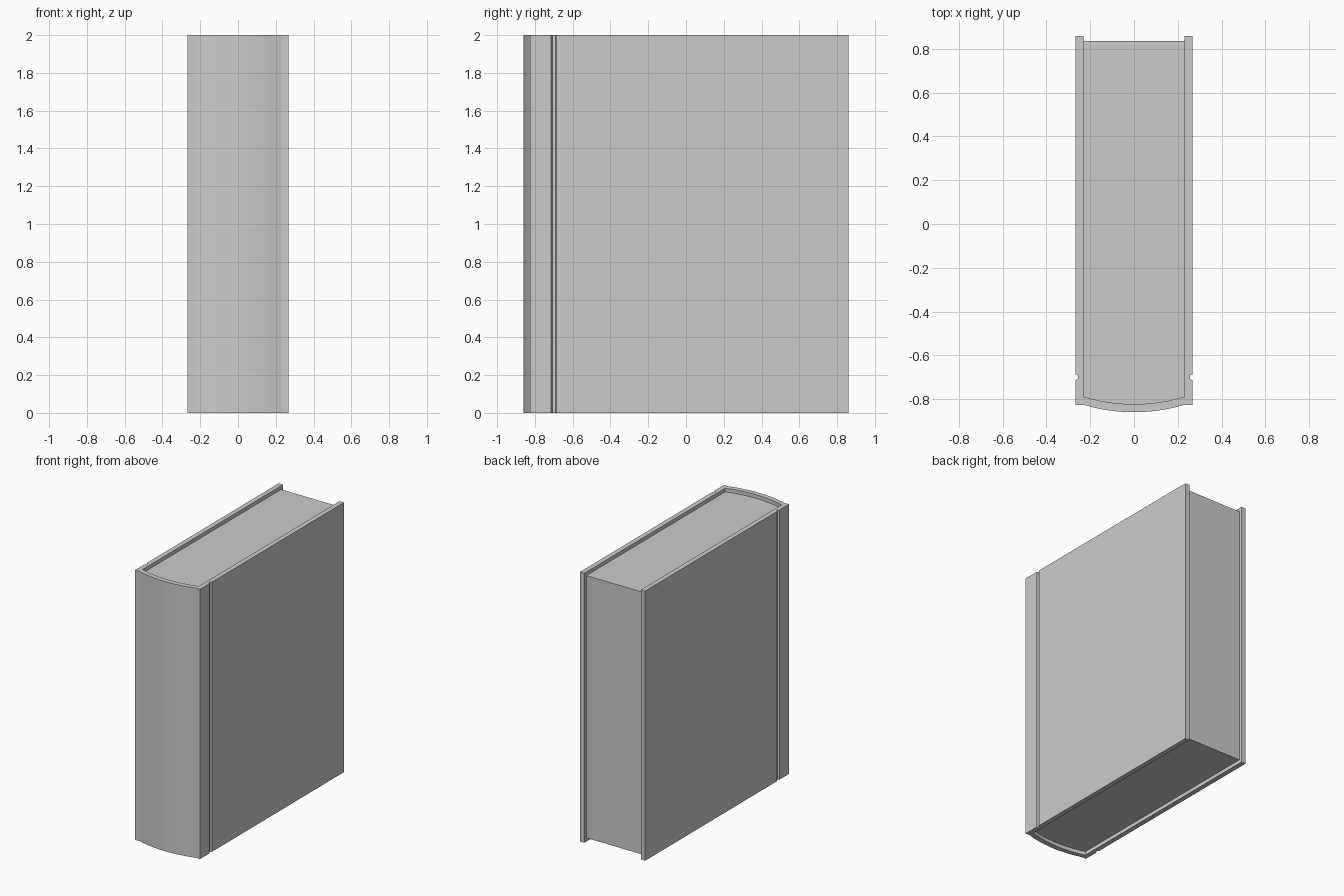
import bpy, bmesh, math

if "Cube" in bpy.data.objects:
    bpy.data.objects.remove(bpy.data.objects["Cube"])

HALF_W, INNER_W = 0.267, 0.231      # outer cover and page block half widths
BACK, H, RECESS = 0.86, 2.0, 0.027
SEGS = 12


def arc(y_edge, y_mid, half):
    """Circular arc from +half to -half, bulging towards -y."""
    sag = y_edge - y_mid
    r = (half * half + sag * sag) / (2 * sag)
    a = math.asin(half / r)
    return [(r * math.sin(a * (1 - 2 * i / SEGS)),
             y_mid + r - r * math.cos(a * (1 - 2 * i / SEGS)))
            for i in range(SEGS + 1)]


def extrude_profile(name, pts, z0, z1):
    bm = bmesh.new()
    face = bm.faces.new([bm.verts.new((x, y, z0)) for x, y in pts])
    top = bmesh.ops.extrude_face_region(bm, geom=[face])["geom"]
    verts = [v for v in top if isinstance(v, bmesh.types.BMVert)]
    bmesh.ops.translate(bm, verts=verts, vec=(0, 0, z1 - z0))
    bmesh.ops.recalc_face_normals(bm, faces=bm.faces)
    mesh = bpy.data.meshes.new(name)
    bm.to_mesh(mesh)
    bm.free()
    obj = bpy.data.objects.new(name, mesh)
    bpy.context.collection.objects.link(obj)
    bpy.ops.object.select_all(action='DESELECT')
    obj.select_set(True)
    bpy.context.view_layer.objects.active = obj
    bpy.ops.object.shade_smooth_by_angle(angle=math.radians(8))
    return obj


# Cover: two boards with hinge grooves, joined by a curved spine
side = [(INNER_W, BACK), (HALF_W, BACK),
        (HALF_W, -0.686), (HALF_W - 0.011, -0.692),
        (HALF_W - 0.011, -0.708), (HALF_W, -0.714),
        (HALF_W, -0.826)]
mirrored = [(-x, y) for x, y in reversed(side)]
outer_spine = arc(-0.826, -BACK, INNER_W)
inner_spine = arc(-0.789, -0.823, INNER_W)
extrude_profile("cover", side + outer_spine + mirrored + inner_spine[::-1], 0, H)

# Page block: recessed at the fore edge, top and bottom
extrude_profile("pages", [(-INNER_W, 0.837), (INNER_W, 0.837)] + inner_spine,
                RECESS, H - RECESS)
